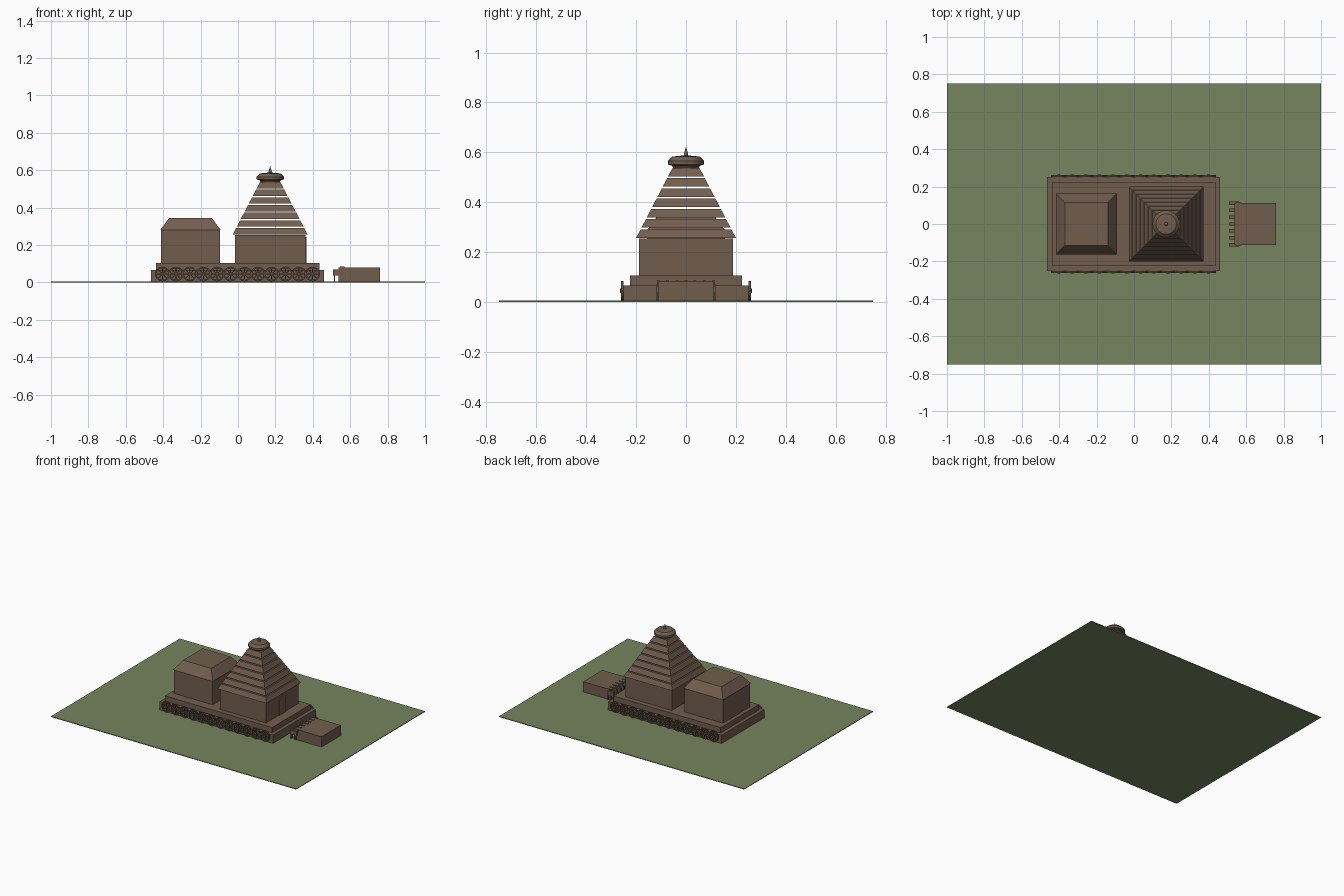
import bpy, bmesh, math
from mathutils import Matrix, Vector

if "Cube" in bpy.data.objects:
    bpy.data.objects.remove(bpy.data.objects["Cube"])


def material(name, color):
    m = bpy.data.materials.new(name)
    m.diffuse_color = (*color, 1)
    m.use_nodes = True
    m.node_tree.nodes["Principled BSDF"].inputs["Base Color"].default_value = m.diffuse_color
    return m


STONE = material("brown stone", (0.165, 0.110, 0.077))
DARK = material("dark brown stone", (0.11, 0.073, 0.052))
GRASS = material("grass green", (0.18, 0.235, 0.115))


def finish(name, bm, mat, smooth=False):
    bmesh.ops.recalc_face_normals(bm, faces=bm.faces)
    me = bpy.data.meshes.new(name)
    bm.to_mesh(me)
    bm.free()
    me.materials.append(mat)
    ob = bpy.data.objects.new(name, me)
    bpy.context.collection.objects.link(ob)
    if smooth:
        bpy.ops.object.select_all(action='DESELECT')
        ob.select_set(True)
        bpy.context.view_layer.objects.active = ob
        bpy.ops.object.shade_smooth_by_angle(angle=math.radians(35))
    return ob


def add_box(bm, x0, x1, y0, y1, z0, z1, inset=0.0):
    """Box whose top can be pulled in to make a sloped roof."""
    vs = bmesh.ops.create_cube(bm, size=1)["verts"]
    for v in vs:
        top = v.co.z > 0
        d = inset if top else 0
        v.co = Vector((x1 - d if v.co.x > 0 else x0 + d,
                       y1 - d if v.co.y > 0 else y0 + d,
                       z1 if top else z0))


def box(name, cx, hx, hy, z0, z1, inset=0.0, mat=STONE):
    bm = bmesh.new()
    add_box(bm, cx - hx, cx + hx, -hy, hy, z0, z1, inset)
    return finish(name, bm, mat)


def lathe(name, cx, profile, seg, mat=STONE):
    bm = bmesh.new()
    vs = [bm.verts.new((cx + r, 0, z)) for r, z in profile]
    es = [bm.edges.new(p) for p in zip(vs, vs[1:])]
    bmesh.ops.spin(bm, geom=vs + es, cent=(cx, 0, 0), axis=(0, 0, 1),
                   angle=math.tau, steps=seg)
    bmesh.ops.remove_doubles(bm, verts=bm.verts, dist=1e-5)
    return finish(name, bm, mat, smooth=True)


# Ground and stepped platform
box("ground", 0, 1, 0.75, 0, 0.005, mat=GRASS)
box("lower_platform", -0.002, 0.463, 0.25, 0.004, 0.066)
box("upper_platform", -0.002, 0.437, 0.224, 0.066, 0.105)

# Assembly hall with sloped roof
box("hall_body", -0.254, 0.157, 0.157, 0.105, 0.28)
box("hall_roof", -0.254, 0.162, 0.162, 0.28, 0.345, inset=0.048)

# Sanctum with floating roof tiers
TX = 0.172
box("sanctum_body", TX, 0.188, 0.188, 0.105, 0.255)
for i in range(7):
    h = 0.2 - 0.0213 * i
    z = 0.257 + 0.041 * i
    box(f"roof_tier_{i + 1}", TX, h, h, z, z + 0.034, inset=0.018)

# Crown disc and finial
lathe("crown_disc", TX, [(0, 0.535), (0.05, 0.535), (0.056, 0.546), (0.073, 0.551),
                         (0.073, 0.565), (0.055, 0.583), (0, 0.588)], 24)
lathe("finial", TX, [(0, 0.583), (0.01, 0.585), (0.008, 0.597), (0, 0.623)], 10)

# Arched doorway plate
bm = bmesh.new()
outline = [(-0.038, 0.105), (0.038, 0.105)]
outline += [(0.038 * math.cos(a), 0.204 + 0.038 * math.sin(a))
            for a in (math.pi * k / 12 for k in range(13))]
face = bm.faces.new([bm.verts.new((TX + 0.187, y, z)) for y, z in outline])
ext = bmesh.ops.extrude_face_region(bm, geom=[face])
bmesh.ops.translate(bm, vec=(0.007, 0, 0),
                    verts=[g for g in ext["geom"] if isinstance(g, bmesh.types.BMVert)])
finish("doorway", bm, STONE)


# Spoked wheels along both sides
def add_wheel(bm, cx, cy, cz, radius=0.039):
    ring = []
    seg = 20
    for k in range(seg):
        a = math.tau * k / seg
        ring.append([bm.verts.new((cx + r * math.cos(a), cy + y, cz + r * math.sin(a)))
                     for r, y in ((radius, -0.005), (radius, 0.005),
                                  (radius - 0.008, 0.005), (radius - 0.008, -0.005))])
    for k in range(seg):
        a, b = ring[k], ring[(k + 1) % seg]
        for j in range(4):
            bm.faces.new((a[j], a[(j + 1) % 4], b[(j + 1) % 4], b[j]))
    place = Matrix.Translation((cx, cy, cz))
    bmesh.ops.create_cone(bm, segments=10, radius1=0.009, radius2=0.009, depth=0.016,
                          cap_ends=True, matrix=place @ Matrix.Rotation(math.pi / 2, 4, 'X'))
    for k in range(4):
        bmesh.ops.create_cube(bm, size=1, matrix=place @ Matrix.Rotation(math.pi * k / 4, 4, 'Y')
                              @ Matrix.Diagonal((2 * radius - 0.01, 0.005, 0.005, 1)))


for side, label in ((-1, "front"), (1, "back")):
    bm = bmesh.new()
    for i in range(12):
        add_wheel(bm, -0.404 + 0.073 * i, side * 0.256, 0.045)
    finish(f"{label}_wheels", bm, DARK, smooth=True)

# Detached hall to the east
box("east_pavilion", 0.648, 0.112, 0.112, 0.004, 0.081)

# Row of seven horses
bm = bmesh.new()
for i in range(7):
    y = -0.111 + 0.037 * i
    add_box(bm, 0.508, 0.562, y - 0.009, y + 0.009, 0.038, 0.07)
    add_box(bm, 0.545, 0.569, y - 0.006, y + 0.006, 0.06, 0.085)
    for x in (0.513, 0.55):
        for dy in (-0.006, 0.006):
            add_box(bm, x, x + 0.006, y + dy - 0.003, y + dy + 0.003, 0.004, 0.038)
finish("horses", bm, STONE)
